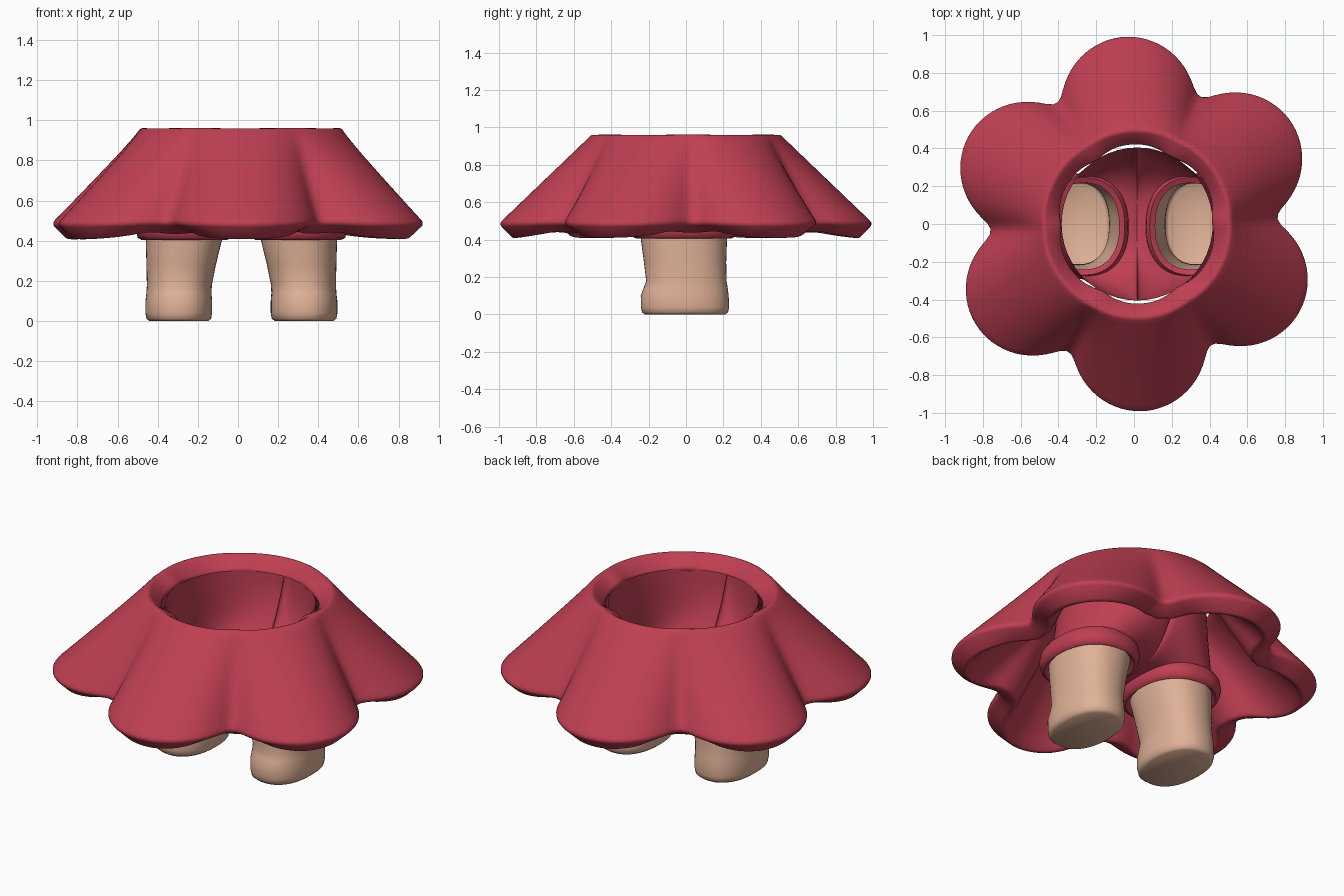
import bpy, bmesh, math
from math import sin, cos, pi, radians

if "Cube" in bpy.data.objects:
    bpy.data.objects.remove(bpy.data.objects["Cube"])


def material(name, rgb):
    m = bpy.data.materials.new(name)
    m.diffuse_color = (*rgb, 1)
    m.use_nodes = True
    m.node_tree.nodes["Principled BSDF"].inputs["Base Color"].default_value = m.diffuse_color
    return m


RED = material("rose red", (0.52, 0.05, 0.085))
SKIN = material("warm skin", (0.74, 0.44, 0.31))


def loft(name, rows, mat, cap_first=False, flip=False):
    """Join closed rings of points into one smooth surface."""
    bm = bmesh.new()
    rings = [[bm.verts.new(p) for p in row] for row in rows]
    n = len(rings[0])
    for a, b in zip(rings, rings[1:]):
        for i in range(n):
            j = (i + 1) % n
            bm.faces.new((a[i], a[j], b[j], b[i]))
    if cap_first:
        bm.faces.new(rings[0][::-1])
    if flip:
        bmesh.ops.reverse_faces(bm, faces=bm.faces)
    me = bpy.data.meshes.new(name)
    bm.to_mesh(me)
    bm.free()
    me.materials.append(mat)
    ob = bpy.data.objects.new(name, me)
    bpy.context.collection.objects.link(ob)
    bpy.ops.object.select_all(action='DESELECT')
    ob.select_set(True)
    bpy.context.view_layer.objects.active = ob
    bpy.ops.object.shade_smooth_by_angle(angle=radians(50))
    return ob


# Petal skirt: six round lobes that fade out towards the waist
LOBE, CENTRE, TURN = 0.355, 0.645, radians(32.6)


def petal_radius(a):
    phi = (a - TURN + pi / 6) % (pi / 3) - pi / 6
    f = CENTRE * cos(phi) + math.sqrt(LOBE**2 - (CENTRE * sin(phi))**2)
    return (f + 0.76 + math.sqrt((f - 0.76)**2 + 0.04**2)) / 2


rows = []
STEPS, COUNT = 12, 180
for k in range(STEPS + 1):
    t = k / STEPS
    row = []
    for i in range(COUNT):
        a = 2 * pi * i / COUNT
        r = 0.495 + (petal_radius(a) - 0.495) * t
        row.append((r * cos(a) + 0.015 * (1 - t), r * sin(a), 0.97 - 0.485 * t))
    rows.append(row)
skirt = loft("petal_skirt", rows, RED, flip=True)
thick = skirt.modifiers.new("thickness", 'SOLIDIFY')
thick.thickness, thick.offset = 0.12, -1
soft = skirt.modifiers.new("soft_edges", 'BEVEL')
soft.width, soft.segments = 0.022, 3
soft.limit_method, soft.angle_limit = 'ANGLE', radians(50)

# Legs, shorts and cuffs, mirrored about the body centre
MID, N = 0.017, 48
ANGLES = [2 * pi * i / N - pi / 2 for i in range(N)]


def oval(cx, hx, cy, hy, z, side):
    e = 0.88
    pts = []
    for a in ANGLES:
        c, s = cos(a), sin(a)
        x = cx + hx * math.copysign(abs(c)**e, c)
        y = cy + hy * math.copysign(abs(s)**e, s)
        pts.append((MID + side * x, y, z))
    return pts


# centre x, half width, centre y, half depth, height
LEG = [(.312, .145, -.005, .215, 0), (.312, .161, -.005, .230, .012),
       (.312, .166, -.005, .236, .04), (.312, .166, -.007, .235, .10),
       (.311, .162, -.002, .225, .14), (.309, .162, .002, .215, .18),
       (.300, .173, -.005, .220, .28), (.285, .192, -.012, .232, .42),
       (.283, .195, -.012, .236, .48)]
# extra width and height of the cuff roll
CUFF = [(-.004, .50), (.025, .515), (.042, .49), (.048, .45),
        (.040, .415), (.022, .405), (-.004, .43)]

for side, tag in ((1, "right"), (-1, "left")):
    loft(tag + "_leg", [oval(*p, side) for p in LEG], SKIN,
         cap_first=True, flip=side < 0)
    loft(tag + "_cuff",
         [oval(.284, .193 + d, -.012, .233 + d, z, side) for d, z in CUFF],
         RED, flip=side > 0)

    # half of the shorts: waist and crotch curve drawn down to the leg opening
    top = []
    for a in ANGLES:
        outer = cos(a) >= 0
        x = 0.40 * cos(a) if outer else 0
        z = 0.90 if outer else 0.46 + 0.44 * abs(sin(a))**3
        top.append((MID + side * x, 0.405 * sin(a), z))
    end = oval(.284, .198, -.012, .238, .47, side)
    rows = []
    for k in range(11):
        s = k / 10
        w = s**2
        rows.append([(p[0] + (q[0] - p[0]) * w, p[1] + (q[1] - p[1]) * w,
                      p[2] + (q[2] - p[2]) * s) for p, q in zip(top, end)])
    loft(tag + "_shorts_half", rows, RED, flip=side > 0)
